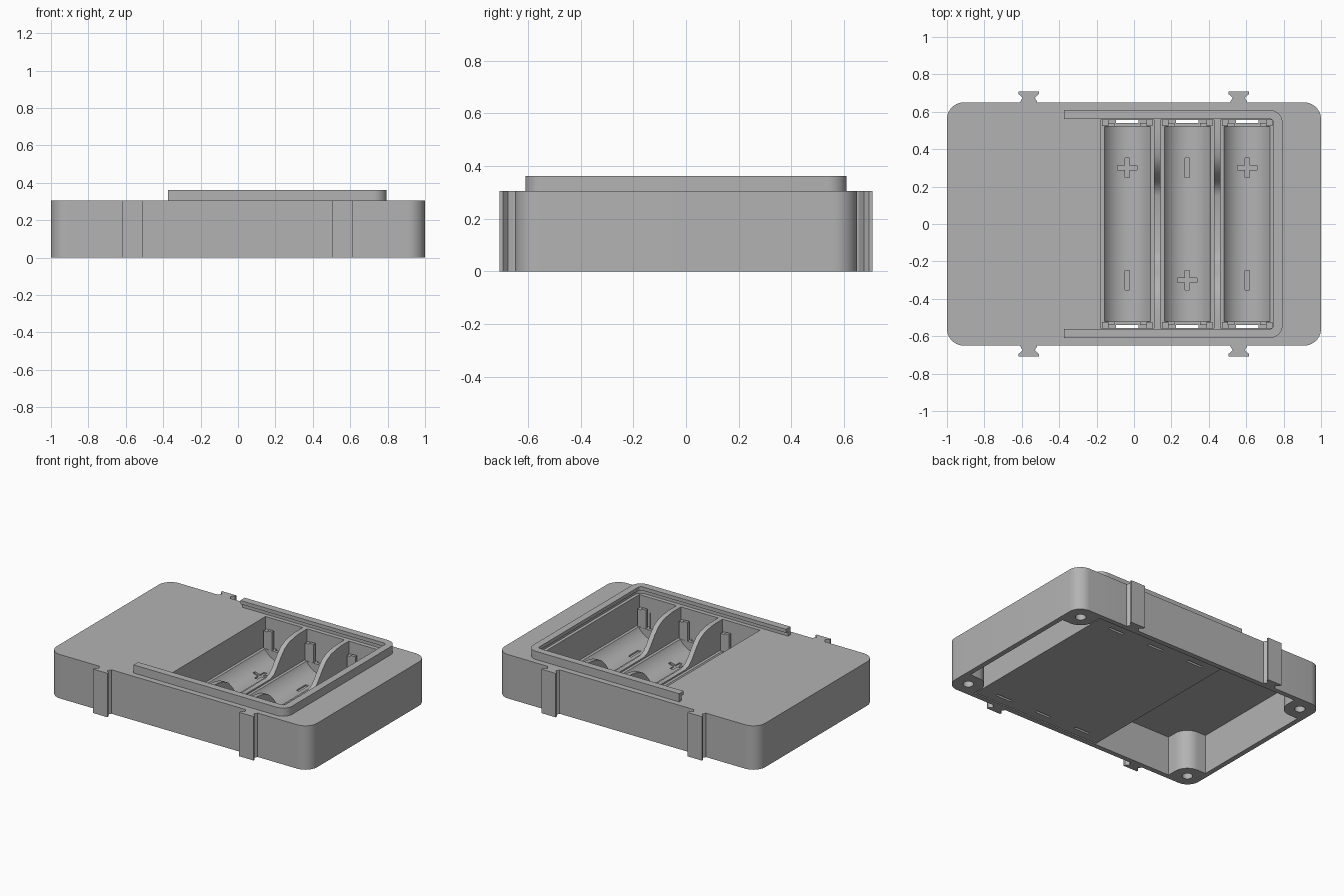
import bpy, bmesh, math
from mathutils import Matrix

if "Cube" in bpy.data.objects:
    bpy.data.objects.remove(bpy.data.objects["Cube"])

grey = bpy.data.materials.new("plain_grey")
grey.use_nodes = True
grey.diffuse_color = (0.45, 0.45, 0.45, 1)
bsdf = next(n for n in grey.node_tree.nodes if n.type == 'BSDF_PRINCIPLED')
bsdf.inputs["Base Color"].default_value = (0.45, 0.45, 0.45, 1)
bsdf.inputs["Roughness"].default_value = 0.6

TOP = 0.305
CENTRES = (-0.035, 0.285, 0.605)
R = 0.143
AXIS = 0.173


def prism(name, pts, lo, hi, axis='Z'):
    """Extrude a 2D outline along an axis: Z uses (x, y), Y uses (x, z), X uses (y, z)."""
    place = {'Z': lambda a, b, h: (a, b, h),
             'Y': lambda a, b, h: (a, h, b),
             'X': lambda a, b, h: (h, a, b)}[axis]
    bm = bmesh.new()
    rings = [[bm.verts.new(place(a, b, h)) for a, b in pts] for h in (lo, hi)]
    for ring in rings:
        bm.faces.new(ring)
    n = len(pts)
    for i in range(n):
        j = (i + 1) % n
        bm.faces.new((rings[0][i], rings[0][j], rings[1][j], rings[1][i]))
    bmesh.ops.recalc_face_normals(bm, faces=bm.faces[:])
    mesh = bpy.data.meshes.new(name)
    bm.to_mesh(mesh)
    bm.free()
    mesh.materials.append(grey)
    obj = bpy.data.objects.new(name, mesh)
    bpy.context.collection.objects.link(obj)
    return obj


def arc(cx, cy, r, a0, a1, n=10):
    steps = [math.radians(a0 + (a1 - a0) * i / n) for i in range(n + 1)]
    return [(cx + r * math.cos(a), cy + r * math.sin(a)) for a in steps]


def rounded(hx, hy, r):
    pts = []
    for k, (sx, sy) in enumerate([(1, 1), (-1, 1), (-1, -1), (1, -1)]):
        pts += arc(sx * (hx - r), sy * (hy - r), r, 90 * k, 90 * k + 90)
    return pts


def box(x0, x1, y0, y1, z0, z1, name="box"):
    return prism(name, [(x0, y0), (x1, y0), (x1, y1), (x0, y1)], z0, z1)


def combine(target, tool, op):
    mod = target.modifiers.new("combine", 'BOOLEAN')
    mod.operation = op
    mod.solver = 'EXACT'
    mod.object = tool
    bpy.context.view_layer.objects.active = target
    bpy.ops.object.modifier_apply(modifier=mod.name)
    bpy.data.objects.remove(tool)


def cut(tool):
    combine(case, tool, 'DIFFERENCE')


def add(tool):
    combine(case, tool, 'UNION')


# Open-bottomed case shell with the battery block inside
case = prism("case_body", rounded(1, 0.65, 0.09), 0, TOP)
cut(prism("hollow", rounded(0.965, 0.615, 0.06), -0.1, 0.275))
add(box(-0.205, 0.785, -0.63, 0.63, 0.008, 0.29))

# Corner screw posts, rounded towards the inside
for sx in (-1, 1):
    for sy in (-1, 1):
        post = [(0.98, 0.57), (0.92, 0.63), (0.8, 0.63)]
        post += arc(0.9, 0.55, 0.1, 180, 270) + [(0.98, 0.45)]
        add(prism("post", [(sx * x, sy * y) for x, y in post], 0, 0.29))
        cut(prism("screw_hole", arc(sx * 0.9, sy * 0.55, 0.034, 0, 345, 23), -0.1, 0.24))

# Battery troughs and shallower end pockets
for c in CENTRES:
    u = [(c - R, 0.5)] + arc(c, AXIS, R, 180, 360, 32) + [(c + R, 0.5)]
    cut(prism("trough", u, -0.52, 0.52, 'Y'))
    cut(box(c - R, c + R, -0.556, 0.556, 0.1, 0.5))

# Scooped finger gap through both partitions
half = [(0.15, 0.11), (0.19, 0.125), (0.22, 0.155), (0.27, 0.22),
        (0.31, 0.262), (0.36, 0.288), (0.42, 0.3), (0.48, 0.306), (0.48, 0.5)]
cut(prism("scoop", [(-y, z) for y, z in reversed(half)] + half,
          CENTRES[0], CENTRES[2], 'X'))

# Contact guides and slots at both ends of each trough
for c in CENTRES:
    for s in (-1, 1):
        for side in (-1, 1):
            xa, xb = sorted((c + side * 0.068, c + side * 0.104))
            ya, yb = sorted((s * 0.521, s * 0.541))
            add(box(xa, xb, ya, yb, 0.06, 0.23))
            ya, yb = sorted((s * 0.535, s * 0.57))
            xa, xb = sorted((c + side * 0.1, c + side * 0.135))
            add(box(xa, xb, *sorted((s * 0.523, s * 0.57)), 0.06, 0.22))
        ya, yb = sorted((s * 0.541, s * 0.558))
        cut(box(c - 0.06, c + 0.06, ya, yb, -0.1, 0.2))

# Engraved polarity marks, alternating direction
for i, c in enumerate(CENTRES):
    s = -1 if i == 1 else 1
    for y, plus in ((0.3 * s, True), (-0.3 * s, False)):
        cut(box(c - 0.012, c + 0.012, y - 0.052, y + 0.052, 0.022, 0.06))
        if plus:
            cut(box(c - 0.052, c + 0.052, y - 0.012, y + 0.012, 0.022, 0.06))

# Dovetail clips on the long sides
for x in (-0.563, 0.56):
    for s in (-1, 1):
        right = [(0.045, 0.64), (0.045, 0.655), (0.032, 0.675),
                 (0.055, 0.695), (0.055, 0.708)]
        outline = right + [(-a, b) for a, b in reversed(right)]
        add(prism("clip", [(x + a, s * b) for a, b in outline], 0, TOP))


# U-shaped lid rail: thin wall below, overhanging lip above
def u_outline(width):
    def side(inset, r):
        x, y = 0.795 - inset, 0.61 - inset
        return ([(-0.375, -y)] + arc(x - r, -y + r, r, -90, 0)
                + arc(x - r, y - r, r, 0, 90) + [(-0.375, y)])
    return side(0, 0.07) + side(width, max(0.02, 0.07 - width))[::-1]


rail = prism("lid_rail", u_outline(0.025), TOP - 0.01, 0.345)
combine(rail, prism("lip", u_outline(0.049), 0.337, 0.362), 'UNION')

# Smooth the curved walls and keep the edges crisp
bpy.ops.object.select_all(action='DESELECT')
for obj in (case, rail):
    obj.select_set(True)
bpy.context.view_layer.objects.active = case
bpy.ops.object.shade_smooth_by_angle(angle=math.radians(30))
